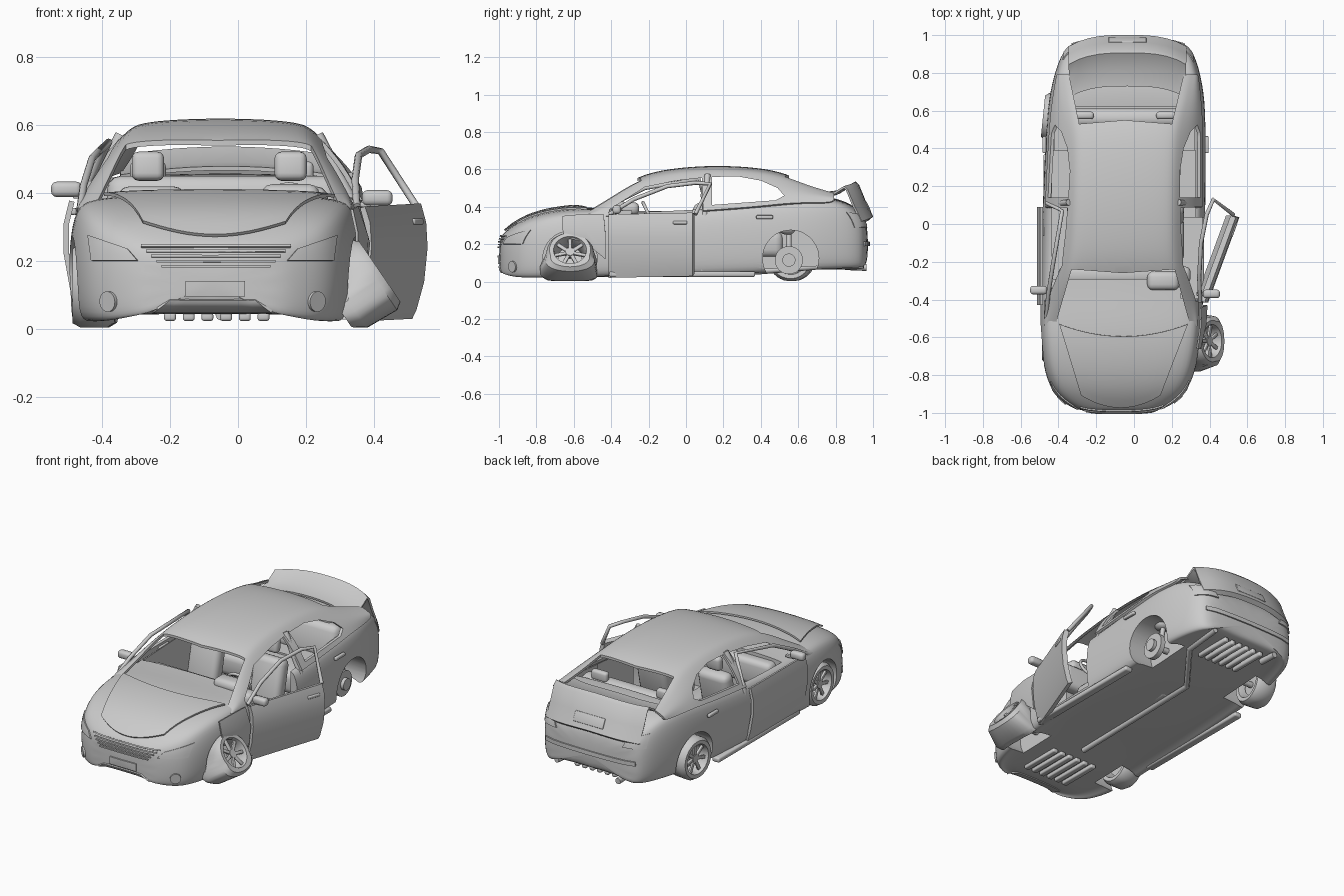
import bpy, bmesh, math
from math import sin, cos, pi
from mathutils import Vector, Matrix
from mathutils.bvhtree import BVHTree

if "Cube" in bpy.data.objects:
    bpy.data.objects.remove(bpy.data.objects["Cube"], do_unlink=True)

grey = bpy.data.materials.new("plain grey")
grey.use_nodes = True
grey.diffuse_color = (0.6, 0.6, 0.6, 1)
grey.node_tree.nodes["Principled BSDF"].inputs["Base Color"].default_value = (0.6, 0.6, 0.6, 1)


def cx(y):
    # centre line of the slightly skewed body
    return -0.055 + 0.025 * y


def finish(name, bm):
    bmesh.ops.recalc_face_normals(bm, faces=bm.faces)
    me = bpy.data.meshes.new(name)
    bm.to_mesh(me)
    bm.free()
    ob = bpy.data.objects.new(name, me)
    bpy.context.collection.objects.link(ob)
    me.materials.append(grey)
    me.shade_smooth()
    me.set_sharp_from_angle(angle=0.6)
    return ob


def bake(ob):
    # replace the mesh by its modified result
    bpy.context.view_layer.update()
    me = bpy.data.meshes.new_from_object(ob.evaluated_get(bpy.context.evaluated_depsgraph_get()))
    ob.modifiers.clear()
    ob.data = me
    me.shade_smooth()
    me.set_sharp_from_angle(angle=0.6)
    return ob


def grid(name, rows, wrap=False, loop=False, caps=False, thick=0, sub=0):
    bm = bmesh.new()
    vs = [[bm.verts.new(p) for p in r] for r in rows]
    n, m = len(rows), len(rows[0])
    for i in range(n if loop else n - 1):
        for j in range(m if wrap else m - 1):
            a, b = vs[i], vs[(i + 1) % n]
            k = (j + 1) % m
            bm.faces.new((a[j], a[k], b[k], b[j]))
    if caps:
        bm.faces.new(vs[0])
        bm.faces.new(vs[-1])
    ob = finish(name, bm)
    if sub:
        ob.modifiers.new("smooth", 'SUBSURF').levels = sub
    if thick:
        s = ob.modifiers.new("skin", 'SOLIDIFY')
        s.thickness, s.offset = thick, 0
    return bake(ob)


def box(name, c, size, bevel=0.0, rot=(0, 0, 0)):
    bm = bmesh.new()
    bmesh.ops.create_cube(bm, size=1)
    bmesh.ops.scale(bm, vec=size, verts=bm.verts)
    if bevel:
        bmesh.ops.bevel(bm, geom=bm.edges[:], offset=bevel, segments=3, profile=0.5, affect='EDGES')
    ob = finish(name, bm)
    ob.location, ob.rotation_euler = c, rot
    return ob


def prism(name, poly, axis, lo, hi):
    # extrude a side (axis x) or plan (axis z) outline
    f = (lambda p, t: (t, *p)) if axis == 'x' else (lambda p, t: (*p, t))
    return grid(name, [[f(p, t) for p in poly] for t in (lo, hi)], wrap=True, caps=True)


def disc(name, c, r, depth, axis=(1, 0, 0), n=32):
    bm = bmesh.new()
    bmesh.ops.create_cone(bm, cap_ends=True, segments=n, radius1=r, radius2=r, depth=depth)
    rot = Vector(axis).to_track_quat('Z', 'Y').to_matrix().to_4x4()
    bmesh.ops.transform(bm, matrix=Matrix.Translation(c) @ rot, verts=bm.verts)
    return finish(name, bm)


def tube(name, pts, r, cyclic=False):
    cu = bpy.data.curves.new(name, 'CURVE')
    cu.dimensions, cu.bevel_depth, cu.bevel_resolution = '3D', r, 2
    cu.use_fill_caps = True
    sp = cu.splines.new('POLY')
    sp.points.add(len(pts) - 1)
    for q, p in zip(sp.points, pts):
        q.co = (*p, 1)
    sp.use_cyclic_u = cyclic
    cu.materials.append(grey)
    bpy.context.collection.objects.link(bpy.data.objects.new(name, cu))


def cut(ob, cutters):
    for c in cutters:
        m = ob.modifiers.new("cut", 'BOOLEAN')
        m.operation, m.object, m.solver = 'DIFFERENCE', c, 'EXACT'
    bake(ob)
    for c in cutters:
        bpy.data.objects.remove(c, do_unlink=True)


# lower body: y, half width, bottom, shoulder, crown
stations = [(-1.0, .17, .05, .20, .235), (-.97, .25, .035, .225, .265), (-.92, .325, .022, .255, .305),
            (-.86, .37, .018, .295, .34), (-.76, .405, .018, .335, .375), (-.6, .428, .02, .365, .40),
            (-.45, .43, .025, .365, .395), (-.3, .432, .028, .365, .385), (0, .432, .03, .38, .395),
            (.3, .428, .04, .405, .42), (.55, .422, .05, .43, .445), (.7, .408, .062, .44, .465),
            (.84, .375, .068, .415, .44), (.93, .335, .072, .345, .385), (.975, .27, .082, .28, .31)]
rows = []
for y, w, zb, ze, zt in stations:
    h = ze - zb
    half = [(.78, zb + .025), (.86, zb), (.965, zb + .005), (1, zb + .3 * h), (1, zb + .68 * h), (.955, ze - .01),
            (.86, ze + .6 * (zt - ze)), (.45, zt - .004)]
    ring = [(0, zb + .025)] + half + [(0, zt)] + [(-f, z) for f, z in reversed(half)]
    rows.append([(cx(y) + f * w, y, z) for f, z in ring])
body = grid("lower_body", rows, wrap=True, caps=True, sub=2)
cutters = [box("cabin_cut", (-.055, .05, .58), (.76, .68, 1)),
           box("rear_cabin_cut", (-.05, .45, .78), (.74, .34, 1)),
           box("door_cut", (.45, -.18, .57), (.4, .43, 1))]
for s in (-1, 1):
    for y, r in ((.56, .15), (-.62, .145)):
        cutters.append(disc("arch_cut", (cx(y) + s * .42, y, .125), r, .32, n=48))
cut(body, cutters)
skin = BVHTree.FromObject(body, bpy.context.evaluated_depsgraph_get())

# greenhouse shell: y, base half width, base z, top half width, top z
house = [(-.54, .40, .34, .37, .365), (-.38, .405, .35, .325, .46), (-.26, .41, .355, .275, .545),
         (-.1, .412, .365, .26, .585), (.15, .412, .38, .255, .605), (.4, .405, .40, .255, .59),
         (.53, .40, .415, .265, .56), (.65, .39, .42, .305, .508), (.79, .37, .42, .33, .47)]
rows = []
for y, b, zb, t, zt in house:
    half = [(b, zb), (b * .6 + t * .4 + .012, zb * .55 + zt * .45), (t + .015, zt - .02), (t - .02, zt), (t * .5, zt + .01)]
    rows.append([(cx(y) - x, y, z) for x, z in half] + [(cx(y), y, zt + .013)]
                + [(cx(y) + x, y, z) for x, z in reversed(half)])
shell = grid("roof_and_pillars", rows, thick=.014, sub=2)
cut(shell, [
    prism("front_window", [(-.41, .385), (-.22, .505), (-.05, .54), (.085, .555), (.095, .30), (-.40, .30)], 'x', -1, 1),
    prism("rear_window", [(.14, .41), (.14, .56), (.28, .562), (.40, .54), (.49, .50), (.525, .46), (.48, .435)], 'x', -1, 1),
    prism("windscreen", [(-.33, -.24), (-.06, -.26), (.215, -.24), (.315, -.6), (-.435, -.6)], 'z', 0, 1),
    prism("back_window", [(-.29, .53), (-.05, .55), (.20, .53), (.27, .82), (-.35, .82)], 'z', 0, 1)])


def panel(name, corners, d, n=10, m=4, off=.004, thick=.008, bow=0):
    # plate laid onto the body by projecting a four-cornered patch
    a, b, c, e = map(Vector, corners)
    d = Vector(d)
    out = []
    for i in range(n + 1):
        u = i / n
        row = []
        for j in range(m + 1):
            p = a.lerp(b, u).lerp(e.lerp(c, u), j / m)
            p.y -= bow * (1 - (2 * u - 1) ** 2)
            hit = skin.ray_cast(p, d)
            q = hit[0] or skin.find_nearest(p)[0]
            row.append(q - d * off)
        out.append(row)
    return grid(name, out, thick=thick)


def front_patch(name, q, **k):
    panel(name, [(x, -2, z) for x, z in q], (0, 1, 0), **k)


def rear_patch(name, q, **k):
    panel(name, [(x, 2, z) for x, z in q], (0, -1, 0), **k)


# bonnet, grille, bumper details
panel("bonnet", [(-.28, -.905, 1), (.14, -.905, 1), (.285, -.53, 1), (-.395, -.53, 1)], (0, 0, -1),
      n=16, m=10, off=.012, thick=.01, bow=.065)
for i in range(5):
    z, w = .18 + .015 * i, .16 + .015 * i
    front_patch("grille_slat", [(-.065 - w, z), (-.065 + w, z), (-.065 + w, z + .007), (-.065 - w, z + .007)], m=1, off=.006)
front_patch("number_plate", [(-.155, .095), (.02, .095), (.02, .14), (-.155, .14)])
front_patch("lower_intake", [(-.25, .05), (.10, .05), (.05, .085), (-.20, .085)])
for s in (-1, 1):
    c = -.075
    front_patch("headlight", [(c + s * .22, .20), (c + s * .355, .20), (c + s * .365, .275), (c + s * .25, .235)])
    tc = -.03
    rear_patch("tail_light", [(tc + s * .22, .29), (tc + s * .34, .29), (tc + s * .345, .37), (tc + s * .25, .35)])
    hit = skin.ray_cast(Vector((c + s * .305, -2, .08)), Vector((0, 1, 0)))
    disc("fog_light", hit[0], .03, .016, hit[1])
    for y in (-.02, .42) if s < 0 else (.42,):
        box("door_handle", (cx(y) + s * .43, y, .345), (.02, .09, .02), .006)
    box("sill", (cx(0) + s * .40, -.02, .04), (.05, .78, .03), .01)
rear_patch("bumper_step", [(-.33, .19), (.27, .19), (.27, .215), (-.33, .215)], off=.006)

# raised boot lid with spoiler lip
lid = [(.73, .472), (.83, .484), (.905, .53), (.92, .515), (.955, .43), (.995, .35), (.975, .335)]
us = [-1 + i / 6 for i in range(13)]
grid("boot_lid", [[(-.035 + .31 * u, y - .06 * abs(u) ** 3, z - .025 * u * u) for u in us] for y, z in lid], thick=.012)
box("plate_recess", (-.035, .972, .40), (.2, .012, .06), .004, (.45, 0, 0))

# open left front door
door = []
for t in (0, .2, .4, .6, .8, 1):
    door.append([(.365 + .165 * t + o, -.41 + .45 * t, z) for z, o in
                 ((.025 + .01 * t, -.03), (.06, -.018), (.14, .004), (.24, .014), (.31, .01), (.355 + .01 * t, -.005))])
grid("open_door", door, thick=.03)
tube("open_door_frame", [(.35, -.41, .36), (.345, -.28, .44), (.355, -.1, .51), (.385, .05, .528), (.42, .13, .522), (.525, .05, .36)], .011)
box("open_door_handle", (.525, -.03, .315), (.02, .08, .018), .006, (0, 0, -.35))

# right front door, slightly ajar
grid("ajar_door", [[(-.497 - o, y, z) for z, o in ((.05, -.03), (.12, -.01), (.22, .008), (.31, .008), (.375, -.008))]
                   for y in (-.43, -.25, -.08, .09)], thick=.016)
tube("ajar_door_frame", [(-.465, -.5, .35), (-.455, -.38, .42), (-.43, -.22, .5), (-.38, .07, .55), (-.46, .11, .39)], .011)
for x, y, z in ((.41, -.37, .385), (-.505, -.35, .41)):
    box("door_mirror", (x, y, z), (.09, .045, .045), .016)
    box("mirror_arm", (x - math.copysign(.05, x), y, z - .02), (.06, .02, .015), .004)

# centre posts
for s in (-1, 1):
    tube("centre_post", [(-.055 + s * .40, .085, .06), (-.055 + s * .40, .1, .36), (-.055 + s * .29, .115, .57)], .017)


def wheel(name, c, tilt=0.0, turn=0.0, side=1, flat=False):
    prof = [(-.06, .088), (-.062, .11), (-.04, .125), (.04, .125), (.062, .11), (.06, .088), (.035, .082), (-.035, .082)]
    mat = Matrix.Translation(c) @ Matrix.Rotation(turn, 4, 'Z') @ Matrix.Rotation(-tilt, 4, 'Y')
    rows = []
    for i in range(40):
        a = 2 * pi * i / 40
        row = []
        for x, r in prof:
            if flat and x < 0 and sin(a) < 0:
                x *= 1.6
            p = mat @ Vector((x * side, r * cos(a), r * sin(a)))
            if flat and p.z < .14 and r > .1:
                # collapsed tyre spreads towards the ground
                p.y = c[1] + (p.y - c[1]) * (1 + 6 * (.14 - p.z))
                p.y = min(max(p.y, c[1] - .16), c[1] + .145)
            p.z = max(p.z, .004)
            row.append(p)
        rows.append(row)
    grid(name + "_tyre", rows, wrap=True, loop=True)
    parts = [disc(name + "_hub", (.03 * side, 0, 0), .024, .03), disc(name + "_brake", (-.02 * side, 0, 0), .065, .02)]
    for k in range(7):
        a = 2 * pi * k / 7
        parts.append(box(name + "_spoke", (.035 * side, -.05 * sin(a), .05 * cos(a)), (.014, .02, .075), .004, (a, 0, 0)))
    for ob in parts:
        ob.matrix_world = mat @ ob.matrix_basis


wheel("front_right", (-.425, -.61, .126), side=-1)
wheel("rear_right", (-.42, .565, .126), side=-1, turn=-.1)
wheel("front_left", (.365, -.62, .135), tilt=.6, flat=True)

# torn left front wing edge
grid("torn_wing", [[(.335, -.66, .35), (.35, -.66, .28), (.35, -.65, .24)],
                   [(.35, -.55, .36), (.38, -.53, .27), (.365, -.54, .21)],
                   [(.355, -.44, .36), (.385, -.43, .25), (.37, -.43, .12)]], thick=.008)

# bare left rear hub and suspension
disc("brake_disc", (.31, .55, .115), .075, .03)
disc("hub_cap", (.33, .55, .115), .035, .03)
tube("rear_axle", [(.31, .55, .115), (-.4, .56, .12)], .018)
tube("rear_strut", [(.27, .55, .115), (.25, .55, .25)], .015)
tube("front_axle", [(.34, -.62, .12), (-.4, -.61, .12)], .018)

# cabin
box("bulkhead", (-.05, -.27, .29), (.7, .09, .15), .03)
box("instrument_hood", (.155, -.3, .39), (.17, .1, .07), .03)
ring = [Vector((.15 + .07 * cos(a), -.2 - .03 * sin(a), .36 + .062 * sin(a))) for a in [2 * pi * i / 24 for i in range(24)]]
tube("steering_wheel", ring, .009, True)
tube("steering_column", [(.15, -.2, .36), (.15, -.3, .32)], .014)
for x in (-.255, .165):
    box("seat_cushion", (x, -.08, .15), (.2, .24, .11), .035)
    box("seat_back", (x, .06, .28), (.2, .09, .28), .035, (-.22, 0, 0))
    box("front_headrest", (x - .01, .105, .478), (.095, .05, .085), .02, (-.1, 0, 0))
for x in (-.265, .17):
    box("rear_headrest", (x, .575, .462), (.105, .04, .06), .015)
box("rear_cushion", (-.045, .37, .2), (.58, .3, .14), .04)
box("rear_seat_back", (-.045, .55, .35), (.68, .1, .2), .04, (-.2, 0, 0))
box("centre_console", (-.05, .0, .12), (.1, .5, .12), .02)

# underside
for i in range(6):
    box("silencer_rib", (-.16 + .05 * i, .8, .08), (.03, .24, .03), .01)
    box("undertray_rib", (-.2 + .055 * i, -.72, .035), (.035, .26, .025), .008)
tube("exhaust_pipe", [(-.05, -.5, .04), (-.05, .4, .055), (.18, .7, .08), (.2, .95, .085)], .016)
tube("exhaust_tip", [(-.22, .85, .08), (-.22, .965, .075)], .018)
